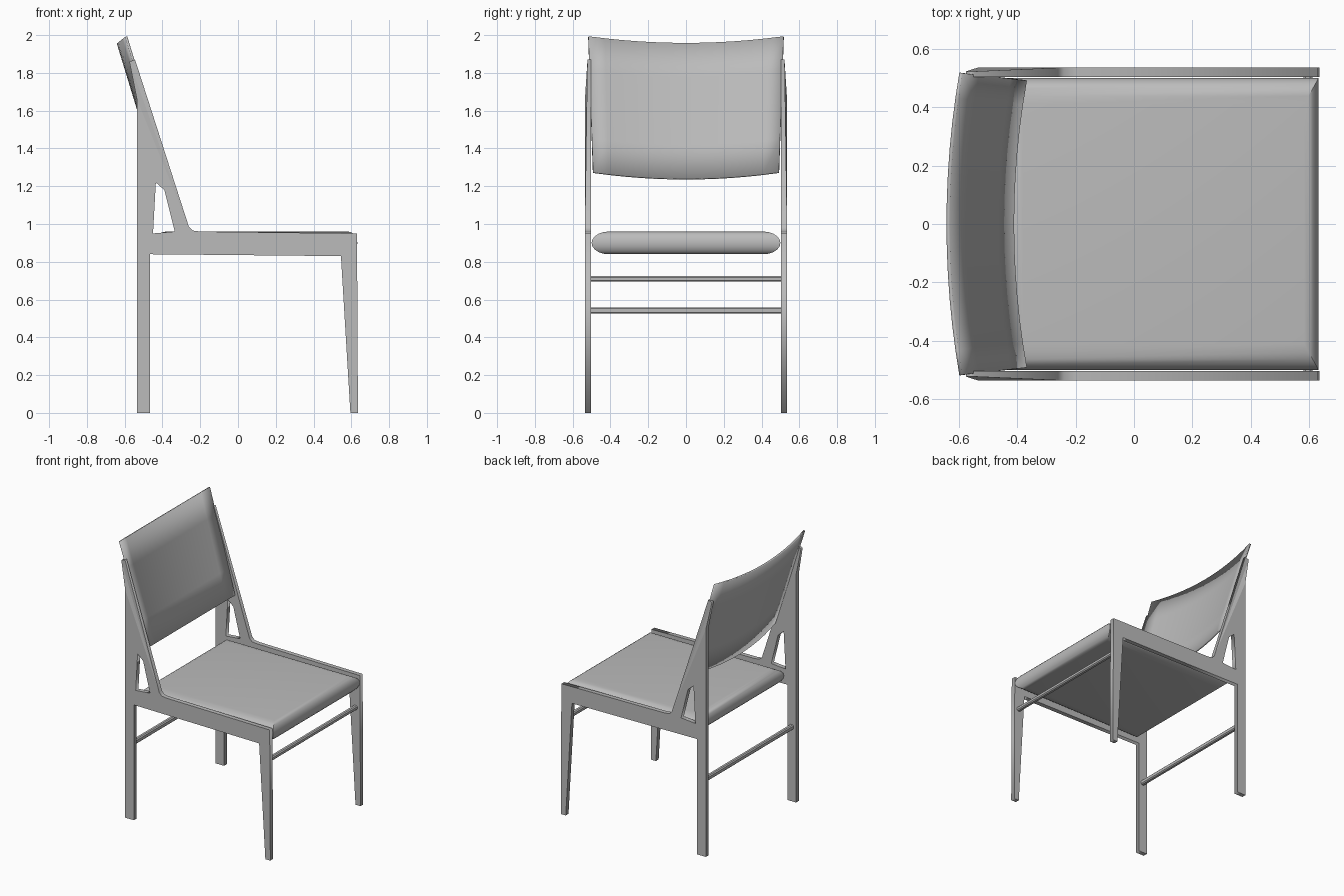
import bpy, bmesh, math
from mathutils import Vector

cube = bpy.data.objects.get("Cube")
if cube:
    bpy.data.objects.remove(cube, do_unlink=True)

grey = bpy.data.materials.new("plain_grey")
grey.use_nodes = True
grey.diffuse_color = (0.5, 0.5, 0.5, 1)
grey.node_tree.nodes["Principled BSDF"].inputs["Base Color"].default_value = (0.5, 0.5, 0.5, 1)


def add_object(name, mesh):
    mesh.materials.clear()
    mesh.materials.append(grey)
    obj = bpy.data.objects.new(name, mesh)
    bpy.context.collection.objects.link(obj)
    return obj


def mesh_object(name, bm):
    bmesh.ops.recalc_face_normals(bm, faces=bm.faces)
    mesh = bpy.data.meshes.new(name)
    bm.to_mesh(mesh)
    bm.free()
    return add_object(name, mesh)


def smooth(obj, degrees):
    bpy.ops.object.select_all(action="DESELECT")
    obj.select_set(True)
    bpy.context.view_layer.objects.active = obj
    bpy.ops.object.shade_smooth_by_angle(angle=math.radians(degrees))


# Side frames: legs, rail, post and slanted brace cut as one board
OUTLINE = [(-0.535, 0), (-0.465, 0), (-0.465, 0.84), (0.545, 0.83), (0.595, 0),
           (0.635, 0), (0.63, 0.95), (-0.2, 0.96), (-0.24, 0.965), (-0.26, 0.985),
           (-0.545, 1.87), (-0.575, 1.86), (-0.535, 1.66)]
OPENING = [(-0.45, 0.95), (-0.335, 0.96), (-0.39, 1.18), (-0.435, 1.22)]


def side_frame(name, side):
    curve = bpy.data.curves.new(name, "CURVE")
    curve.dimensions = "2D"
    curve.fill_mode = "BOTH"
    curve.extrude = 0.016
    for points in (OUTLINE, OPENING):
        spline = curve.splines.new("POLY")
        spline.points.add(len(points) - 1)
        for point, (x, z) in zip(spline.points, points):
            point.co = (x, z, 0, 1)
        spline.use_cyclic_u = True
    helper = bpy.data.objects.new("frame_curve", curve)
    bpy.context.collection.objects.link(helper)
    bpy.context.view_layer.update()
    graph = bpy.context.evaluated_depsgraph_get()
    mesh = bpy.data.meshes.new_from_object(helper.evaluated_get(graph))
    bpy.data.objects.remove(helper, do_unlink=True)
    bm = bmesh.new()
    bm.from_mesh(mesh)
    bmesh.ops.remove_doubles(bm, verts=bm.verts, dist=0.0005)
    # Stand the board upright; its outer face tapers in at the top
    for v in bm.verts:
        x, z, y = v.co
        if y * side > 0 and z > 1.8:
            y *= 0.2
        v.co = (x, y + side * 0.519, z)
    return mesh_object(name, bm)


side_frame("left_side_frame", 1)
side_frame("right_side_frame", -1)

# Seat cushion: stacked rectangular rings with an elliptical edge
bm = bmesh.new()
rings = []
STEPS = 10
for i in range(STEPS + 1):
    angle = math.pi * (i / STEPS - 0.5)
    inset = 1 - math.cos(angle)
    z = 0.9 + 0.06 * math.sin(angle)
    y = 0.5 - 0.09 * inset
    back, front = -0.44 + 0.06 * inset, 0.632 - 0.05 * inset
    rings.append([bm.verts.new((px, py, z)) for px, py in
                  ((back, -y), (front, -y), (front, y), (back, y))])
for low, high in zip(rings, rings[1:]):
    for k in range(4):
        n = (k + 1) % 4
        bm.faces.new((low[k], low[n], high[n], high[k]))
bm.faces.new(rings[0])
bm.faces.new(rings[-1])
smooth(mesh_object("seat", bm), 35)

# Backrest: thin leaning sheet, bowed backwards in the middle
bm = bmesh.new()
COLUMNS, ROWS = 12, 4
grid = []
for j in range(ROWS + 1):
    t = j / ROWS
    row = []
    for i in range(COLUMNS + 1):
        u = 2 * i / COLUMNS - 1
        bow = 1 - u * u
        x = -0.372 - 0.22 * t - 0.044 * bow
        z = 1.272 + 0.72 * t - 0.035 * bow
        row.append(bm.verts.new((x, u * (0.492 + 0.025 * t), z)))
    grid.append(row)
for low, high in zip(grid, grid[1:]):
    for i in range(COLUMNS):
        bm.faces.new((low[i], low[i + 1], high[i + 1], high[i]))
backrest = mesh_object("backrest", bm)
solid = backrest.modifiers.new("thickness", "SOLIDIFY")
solid.thickness = 0.012
solid.offset = 0
smooth(backrest, 35)


# Stretchers between the legs
def stretcher(name, x, z, width, height):
    bm = bmesh.new()
    bmesh.ops.create_cube(bm, size=1)
    bmesh.ops.scale(bm, vec=(width, 1.02, height), verts=bm.verts)
    bmesh.ops.translate(bm, vec=Vector((x, 0, z)), verts=bm.verts)
    bmesh.ops.bevel(bm, geom=[e for e in bm.edges if abs(e.verts[0].co.y - e.verts[1].co.y) > 0.5],
                    offset=0.007, segments=1, affect="EDGES")
    mesh_object(name, bm)


stretcher("front_stretcher", 0.595, 0.71, 0.03, 0.03)
stretcher("rear_stretcher", -0.5, 0.542, 0.03, 0.034)
